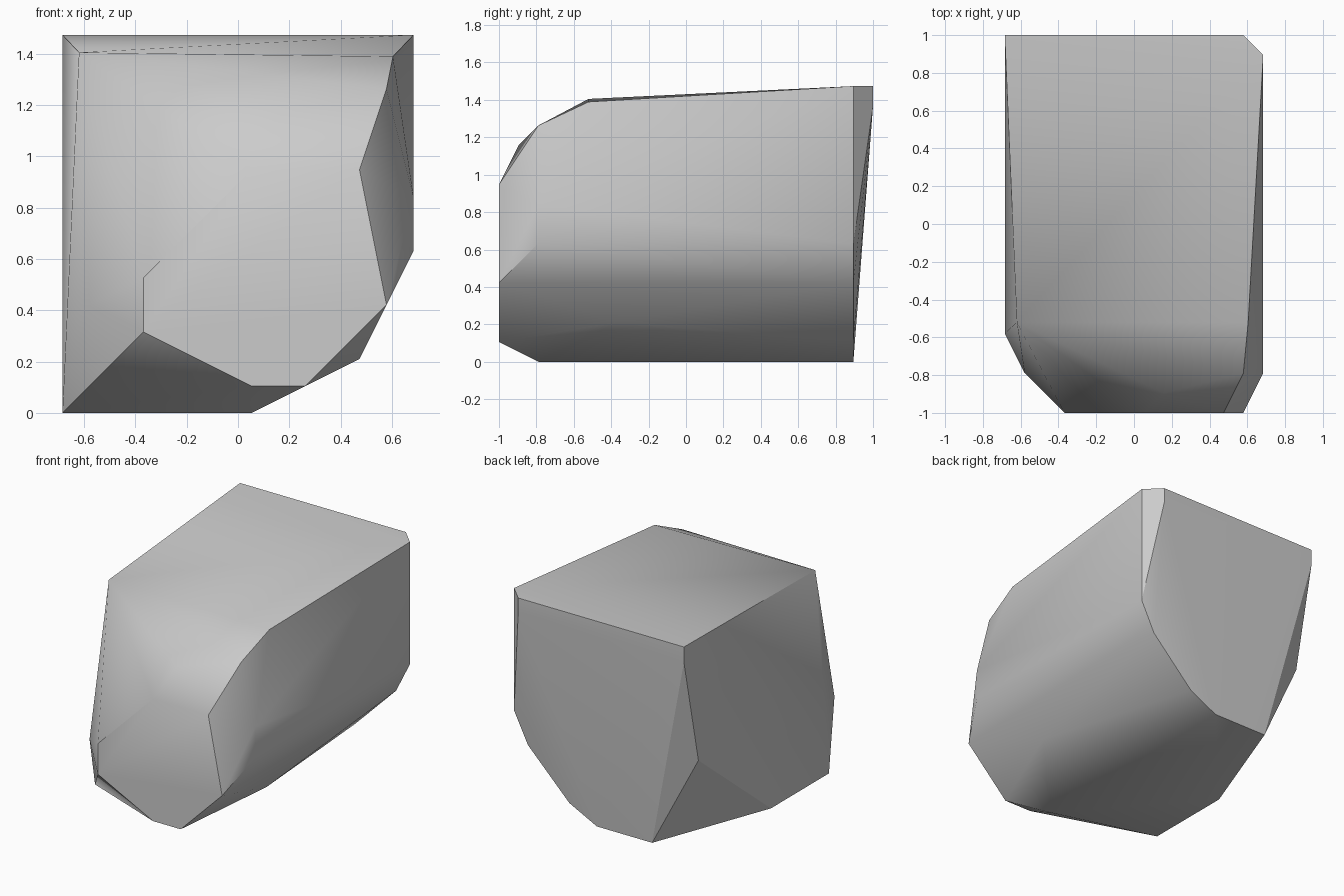
import bpy
import bmesh
import math

# Remove the default object
default_cube = bpy.data.objects.get("Cube")
if default_cube:
    bpy.data.objects.remove(default_cube, do_unlink=True)

# The block is carved on a regular grid, nineteen steps deep
STEP = 2 / 19
WIDTH, DEPTH = 13, 19


def grid_point(x, y, z):
    """Turn grid steps into centred model units."""
    return ((x - WIDTH / 2) * STEP, (y - DEPTH / 2) * STEP, z * STEP)


def make_material(name, colour):
    material = bpy.data.materials.new(name)
    material.use_nodes = True
    material.diffuse_color = colour
    shader = material.node_tree.nodes["Principled BSDF"]
    shader.inputs["Base Color"].default_value = colour
    return material


def hull_object(name, sections, material):
    """Wrap a convex skin round cross-sections given as depth: (x, z) corners."""
    bm = bmesh.new()
    for depth, corners in sections.items():
        for x, z in corners:
            bm.verts.new(grid_point(x, depth, z))
    hull = bmesh.ops.convex_hull(bm, input=bm.verts[:])
    loose = set(hull["geom_interior"]) | set(hull["geom_unused"])
    bmesh.ops.delete(bm, geom=[g for g in loose if isinstance(g, bmesh.types.BMVert)],
                     context="VERTS")
    bmesh.ops.recalc_face_normals(bm, faces=bm.faces[:])
    mesh = bpy.data.meshes.new(name)
    bm.to_mesh(mesh)
    bm.free()
    mesh.materials.append(material)
    obj = bpy.data.objects.new(name, mesh)
    bpy.context.collection.objects.link(obj)
    return obj


# Cross-sections from the front facet to the back wall
sections = {
    # flat front facet
    0: [(3, 3), (7, 1), (9, 1), (12, 4), (11, 9), (7, 9), (3, 5)],
    # rounded nose
    1: [(8, 11)],
    2: [(1, 4), (7, 0), (13, 6), (13, 8), (12, 12)],
    # front of the lower left edge and of the roof
    4: [(0, 0)],
    4.55: [(0.61, 13.35), (12.24, 13.2)],
    # belly bulge and end of the flat underside
    6: [(11, 2)],
    10: [(0, 0)],
    # lower rim of the back
    17.5: [(0, 6), (0, 8)],
    18: [(3, 0), (7, 0), (9, 1), (12, 4), (13, 6), (13, 14)],
    # upper back wall
    19: [(0, 13), (0, 14), (12, 13), (12, 14)],
}

stone_grey = make_material("stone grey", (0.6, 0.6, 0.6, 1))
block = hull_object("faceted_block", sections, stone_grey)

# Soft shading across shallow facets, crisp at the strong edges
bpy.ops.object.select_all(action="DESELECT")
block.select_set(True)
bpy.context.view_layer.objects.active = block
bpy.ops.object.shade_smooth_by_angle(angle=math.radians(30))
